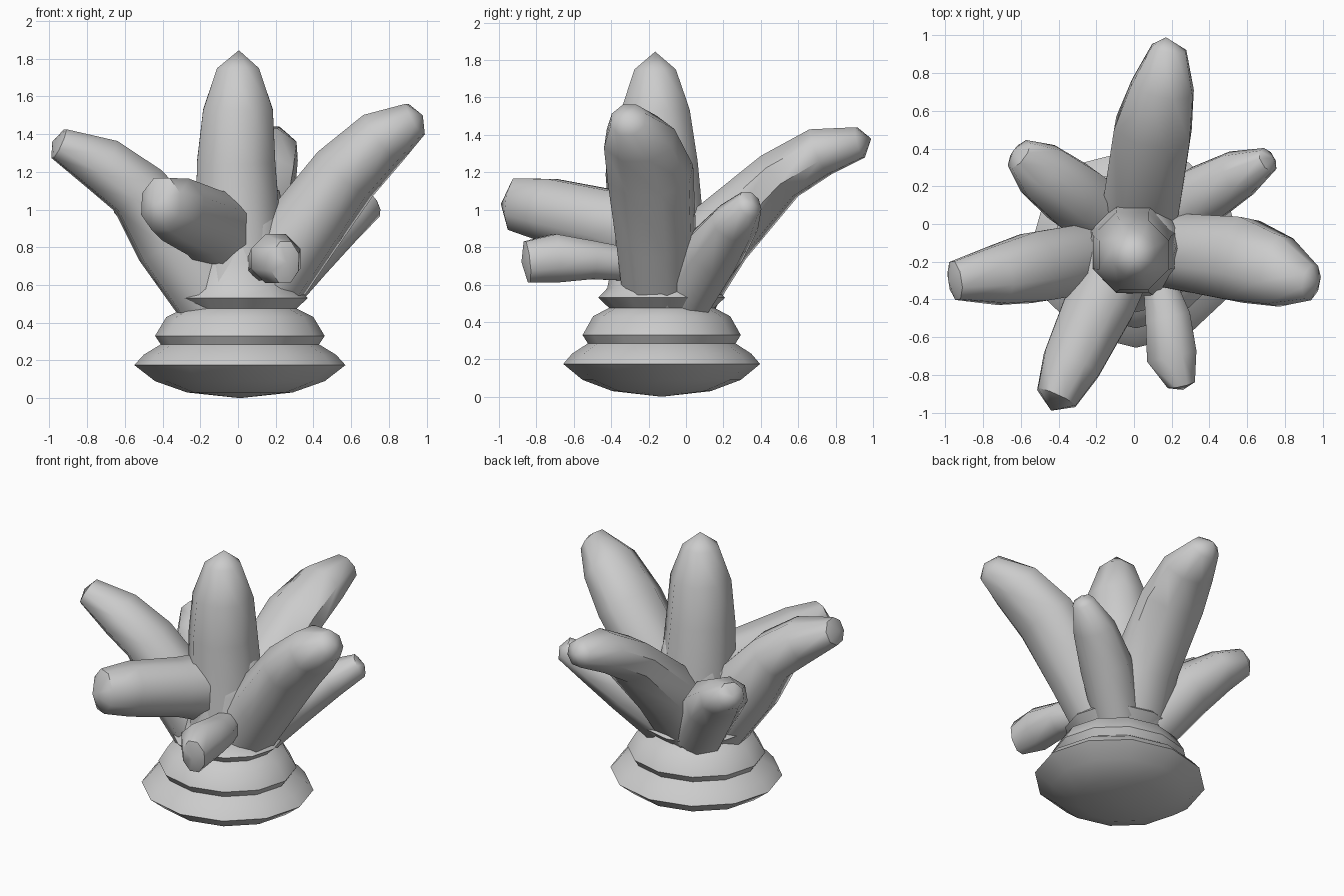
import bpy, bmesh, math
from mathutils import Vector


def finish(name, bm, angle):
    bmesh.ops.recalc_face_normals(bm, faces=bm.faces[:])
    mesh = bpy.data.meshes.new(name)
    bm.to_mesh(mesh)
    bm.free()
    obj = bpy.data.objects.new(name, mesh)
    bpy.context.collection.objects.link(obj)
    bpy.ops.object.select_all(action='DESELECT')
    obj.select_set(True)
    bpy.context.view_layer.objects.active = obj
    bpy.ops.object.shade_smooth_by_angle(angle=math.radians(angle))
    return obj


def bridge(bm, rings):
    n = len(rings[0])
    for a, b in zip(rings, rings[1:]):
        for i in range(n):
            j = (i + 1) % n
            bm.faces.new((a[i], a[j], b[j], b[i]))


def fan(bm, ring, point):
    v = bm.verts.new(point)
    for i in range(len(ring)):
        bm.faces.new((ring[i], ring[(i + 1) % len(ring)], v))


def lobe(name, stations, tip, sides=8):
    """Tapered crystal: stations are (x, y, z, half width, half height)."""
    bm = bmesh.new()
    pts = [Vector(s[:3]) for s in stations] + [Vector(tip)]
    side = (pts[-1] - pts[0]).cross(Vector((0, 0, 1)))
    side = side.normalized() if side.length > 0.3 else Vector((1, 0, 0))
    rings = []
    for k, s in enumerate(stations):
        tangent = (pts[k + 1] - pts[max(k - 1, 0)]).normalized()
        up = side.cross(tangent).normalized()
        ring = []
        for i in range(sides):
            t = 2 * math.pi * (i + 0.5) / sides
            ring.append(bm.verts.new(pts[k] + side * (s[3] * math.cos(t)) + up * (s[4] * math.sin(t))))
        rings.append(ring)
    bridge(bm, rings)
    fan(bm, rings[-1], tip)
    bm.faces.new(rings[0])
    return finish(name, bm, 50)


# Stepped round base
profile = [(0.28, 0.03), (0.45, 0.09), (0.56, 0.175), (0.51, 0.23), (0.42, 0.285),
           (0.45, 0.33), (0.39, 0.43), (0.30, 0.475), (0.36, 0.53), (0.31, 0.58),
           (0.28, 0.72), (0.25, 0.9), (0.21, 1.1)]
bm = bmesh.new()
rings = []
for r, z in profile:
    rings.append([bm.verts.new((0.01 + r * math.cos(i * math.pi / 6),
                                -0.13 + 0.94 * r * math.sin(i * math.pi / 6), z)) for i in range(12)])
bridge(bm, rings)
fan(bm, rings[0], (0.01, -0.13, 0))
fan(bm, rings[-1], (0.01, -0.13, 1.2))
finish("stepped_base", bm, 55)

# Upright centre crystal
lobe("centre_crystal", [(0, -0.13, 0.55, 0.28, 0.28), (0, -0.14, 0.95, 0.24, 0.25),
                        (-0.01, -0.15, 1.25, 0.225, 0.23), (0, -0.165, 1.53, 0.20, 0.20),
                        (0, -0.165, 1.75, 0.12, 0.12)], (0.005, -0.165, 1.845))

# Large upper crystals
lobe("right_crystal", [(0.10, -0.14, 0.55, 0.20, 0.22), (0.32, -0.16, 0.86, 0.22, 0.21),
                       (0.57, -0.19, 1.19, 0.24, 0.19), (0.77, -0.25, 1.38, 0.20, 0.165),
                       (0.94, -0.31, 1.48, 0.10, 0.10)], (0.98, -0.32, 1.5))
lobe("left_crystal", [(-0.10, -0.16, 0.50, 0.20, 0.22), (-0.35, -0.20, 0.85, 0.20, 0.22),
                      (-0.53, -0.23, 1.10, 0.20, 0.17), (-0.72, -0.27, 1.24, 0.17, 0.155),
                      (-0.95, -0.30, 1.35, 0.11, 0.09)], (-0.985, -0.30, 1.36))
lobe("back_crystal", [(-0.01, -0.05, 0.55, 0.24, 0.22), (0.05, 0.17, 0.86, 0.22, 0.20),
                      (0.10, 0.50, 1.18, 0.22, 0.15), (0.15, 0.72, 1.31, 0.18, 0.14),
                      (0.185, 0.93, 1.36, 0.10, 0.09)], (0.17, 0.99, 1.38))

# Shorter lower crystals
lobe("back_right_crystal", [(0.14, 0.0, 0.58, 0.16, 0.20), (0.36, 0.15, 0.78, 0.17, 0.16),
                            (0.55, 0.26, 0.93, 0.14, 0.12), (0.71, 0.34, 1.03, 0.07, 0.08)],
     (0.74, 0.35, 1.04))
lobe("back_left_crystal", [(-0.10, 0.0, 0.55, 0.18, 0.20), (-0.32, 0.15, 0.84, 0.19, 0.18),
                           (-0.49, 0.28, 0.99, 0.165, 0.13), (-0.61, 0.37, 1.06, 0.09, 0.09)],
     (-0.64, 0.39, 1.07))
lobe("front_left_crystal", [(-0.06, -0.15, 0.86, 0.20, 0.24), (-0.18, -0.42, 0.93, 0.20, 0.19),
                            (-0.33, -0.74, 1.0, 0.17, 0.18), (-0.41, -0.92, 1.03, 0.12, 0.15)],
     (-0.44, -0.99, 1.03))
lobe("front_crystal", [(0.12, -0.25, 0.70, 0.08, 0.09), (0.18, -0.50, 0.73, 0.13, 0.11),
                       (0.20, -0.70, 0.74, 0.145, 0.14), (0.25, -0.85, 0.72, 0.08, 0.12)],
     (0.26, -0.88, 0.72))
